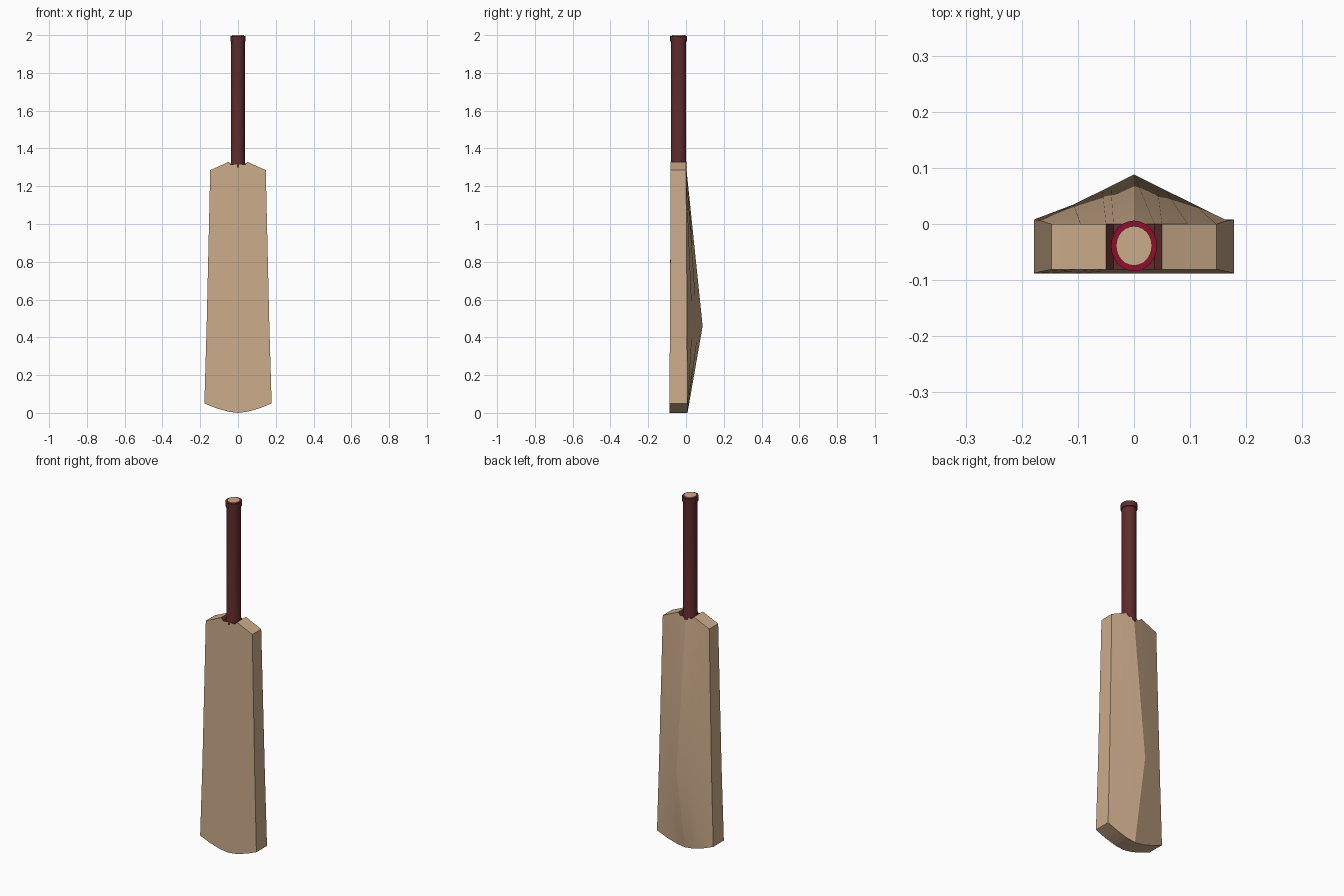
import bpy, bmesh, math

if "Cube" in bpy.data.objects:
    bpy.data.objects.remove(bpy.data.objects["Cube"])


def material(name, rgb):
    m = bpy.data.materials.new(name)
    m.diffuse_color = (*rgb, 1)
    m.use_nodes = True
    m.node_tree.nodes["Principled BSDF"].inputs["Base Color"].default_value = m.diffuse_color
    return m


WOOD = material("pale_wood", (0.60, 0.41, 0.255))
GRIP = material("maroon_grip", (0.115, 0.024, 0.024))
RIM = material("crimson_rim", (0.28, 0.004, 0.026))


def finish(name, bm, mats, angle):
    bmesh.ops.recalc_face_normals(bm, faces=bm.faces[:])
    mesh = bpy.data.meshes.new(name)
    bm.to_mesh(mesh)
    bm.free()
    for m in mats:
        mesh.materials.append(m)
    ob = bpy.data.objects.new(name, mesh)
    bpy.context.collection.objects.link(ob)
    bpy.ops.object.select_all(action='DESELECT')
    ob.select_set(True)
    bpy.context.view_layer.objects.active = ob
    bpy.ops.object.shade_smooth_by_angle(angle=math.radians(angle))
    return ob


# Blade: a front sheet and a ridged back sheet over the same columns and rows
half = [(0.25, 1.314), (0.34, 1.329), (0.65, 1.308), (1.0, 1.285)]
cols = [(-f, z) for f, z in reversed(half)] + [(0, 1.314)] + half
# rows: half width, front y, back edge y, ridge height
rows = [(0.178, -0.088, 0.008, 0.0),
        (0.166, -0.085, 0.006, 0.082),
        (0.147, -0.081, 0.0, 0.0)]
bm = bmesh.new()
front, back = [], []
for r, (w, fy, by, ridge) in enumerate(rows):
    zs = [(0.05 * abs(f) ** 1.6, 0.46, top)[r] for f, top in cols]
    front.append([bm.verts.new((f * w, fy, z)) for (f, _), z in zip(cols, zs)])
    back.append([bm.verts.new((f * w, by + ridge * (1 - abs(f)), z))
                 for (f, _), z in zip(cols, zs)])
n = len(cols)
for sheet in (front, back):
    for a, b in zip(sheet, sheet[1:]):
        for i in range(n - 1):
            bm.faces.new((a[i], a[i + 1], b[i + 1], b[i]))
for i in range(n - 1):                       # toe and shoulders
    for r in (0, -1):
        f = bm.faces.new((front[r][i], front[r][i + 1],
                          back[r][i + 1], back[r][i]))
        if r == -1 and abs(f.calc_center_median().x) < 0.05:
            f.material_index = 1             # grip colour around the handle seat
for r in range(len(rows) - 1):               # side edges
    for c in (0, -1):
        bm.faces.new((front[r][c], front[r + 1][c], back[r + 1][c], back[r][c]))
finish("blade", bm, (WOOD, GRIP), 20)


# Round handle parts: slightly oval turned profiles, closed at both ends
def turned(name, profile, mats, sides=24, top_mat=0):
    bm = bmesh.new()
    rings = []
    for r, z in profile:
        rings.append([bm.verts.new((r * math.cos(a), -0.039 + 1.1 * r * math.sin(a), z))
                      for a in (2 * math.pi * k / sides for k in range(sides))])
    for a, b in zip(rings, rings[1:]):
        for k in range(sides):
            j = (k + 1) % sides
            bm.faces.new((a[k], a[j], b[j], b[k]))
    bm.faces.new(rings[0])
    bm.faces.new(rings[-1]).material_index = top_mat
    return finish(name, bm, mats, 35)


turned("handle_grip", [(0.039, 1.30), (0.039, 1.32), (0.036, 1.335), (0.036, 1.97)], (GRIP,))
turned("grip_end_band", [(0.041, 1.967), (0.041, 1.996)], (GRIP, RIM), top_mat=1)
turned("handle_core_end", [(0.032, 1.98), (0.032, 2.0)], (WOOD,))
